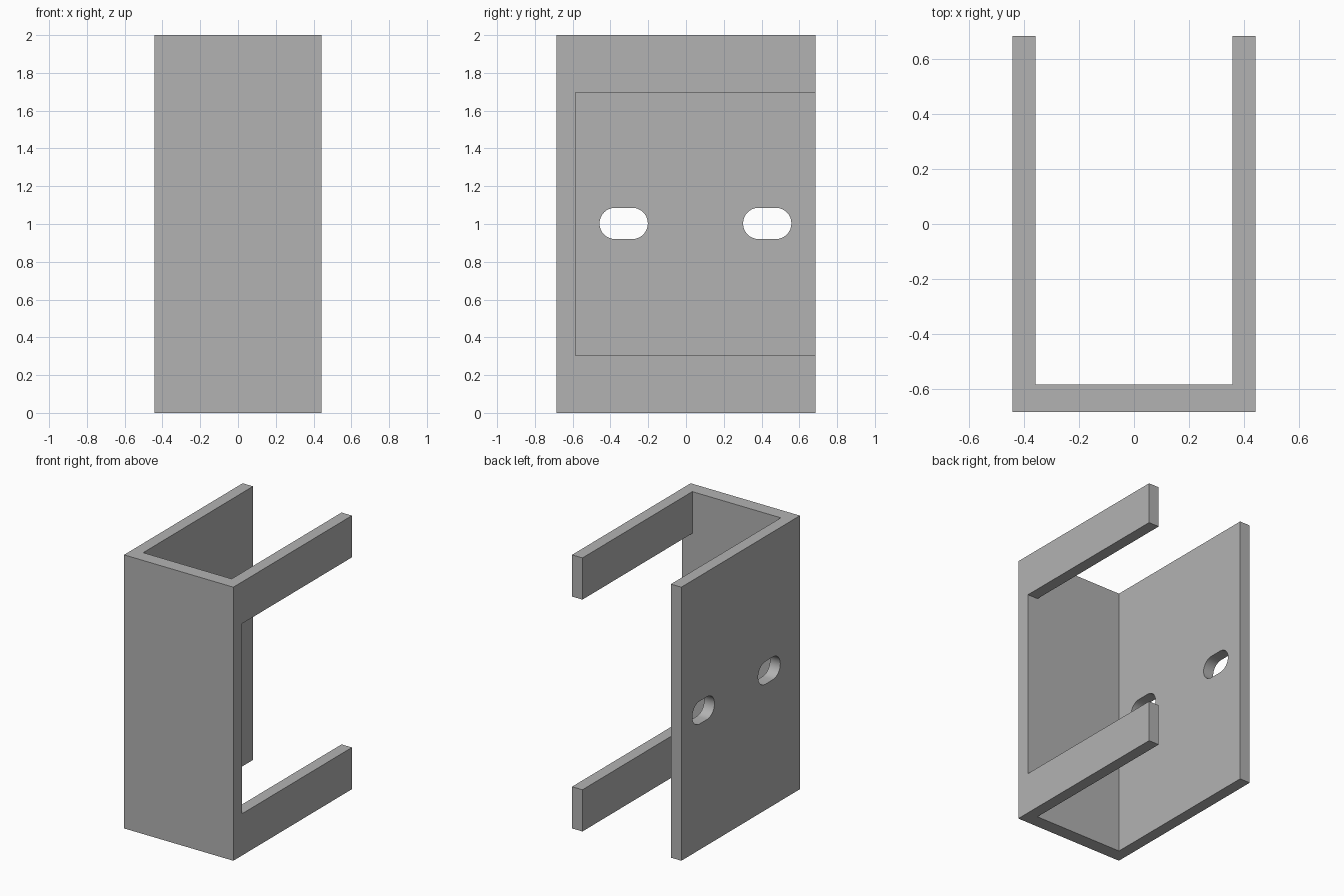
import bpy, bmesh, math

cube = bpy.data.objects.get("Cube")
if cube:
    bpy.data.objects.remove(cube, do_unlink=True)

HALF_X, HALF_Y, HEIGHT = 0.442, 0.685, 2.0
INNER_X, INNER_Y = 0.358, -0.584
RAIL = 0.305

grey = bpy.data.materials.new("plain grey")
grey.use_nodes = True
grey.diffuse_color = (0.448, 0.448, 0.448, 1)
grey.node_tree.nodes["Principled BSDF"].inputs["Base Color"].default_value = grey.diffuse_color


def prism(name, outline, direction):
    """Closed solid made by sweeping a flat outline along a direction."""
    bm = bmesh.new()
    face = bm.faces.new([bm.verts.new(p) for p in outline])
    swept = bmesh.ops.extrude_face_region(bm, geom=[face])["geom"]
    bmesh.ops.translate(bm, vec=direction,
                        verts=[v for v in swept if isinstance(v, bmesh.types.BMVert)])
    bmesh.ops.recalc_face_normals(bm, faces=bm.faces)
    mesh = bpy.data.meshes.new(name)
    bm.to_mesh(mesh)
    bm.free()
    mesh.materials.append(grey)
    obj = bpy.data.objects.new(name, mesh)
    bpy.context.collection.objects.link(obj)
    return obj


def cut(target, cutter):
    """Subtract the cutter from the target, then discard it."""
    cutter.hide_render = True
    mod = target.modifiers.new("cut", 'BOOLEAN')
    mod.operation = 'DIFFERENCE'
    mod.solver = 'EXACT'
    mod.object = cutter
    bpy.context.view_layer.objects.active = target
    bpy.ops.object.modifier_apply(modifier=mod.name)
    bpy.data.objects.remove(cutter, do_unlink=True)


def slot_outline(x, y, z, radius, half_straight, steps=16):
    """Slot with round ends, in the plane of the side wall."""
    points = []
    for side in (1, -1):
        for i in range(steps + 1):
            a = math.pi * (i / steps - 0.5)
            points.append((x, y + side * (half_straight + radius * math.cos(a)),
                           z + side * radius * math.sin(a)))
    return points


# U-shaped channel, open at the back
channel = [(-HALF_X, HALF_Y), (-HALF_X, -HALF_Y), (HALF_X, -HALF_Y), (HALF_X, HALF_Y),
           (INNER_X, HALF_Y), (INNER_X, INNER_Y), (-INNER_X, INNER_Y), (-INNER_X, HALF_Y)]
bracket = prism("channel_bracket", [(x, y, 0) for x, y in channel], (0, 0, HEIGHT))

# Large opening in the left wall, leaving a rail above and below
low, high = RAIL, HEIGHT - RAIL
window = [(0.2, INNER_Y, low), (0.2, 1, low), (0.2, 1, high), (0.2, INNER_Y, high)]
cut(bracket, prism("window_cutter", window, (0.5, 0, 0)))

# Two mounting slots in the right wall
for y in (-0.33, 0.43):
    cut(bracket, prism("slot_cutter", slot_outline(-0.6, y, 1.003, 0.083, 0.045), (0.4, 0, 0)))

# Smooth slot walls, crisp edges elsewhere
bpy.ops.object.select_all(action='DESELECT')
bracket.select_set(True)
bpy.context.view_layer.objects.active = bracket
bpy.ops.object.shade_smooth_by_angle(angle=math.radians(30))
